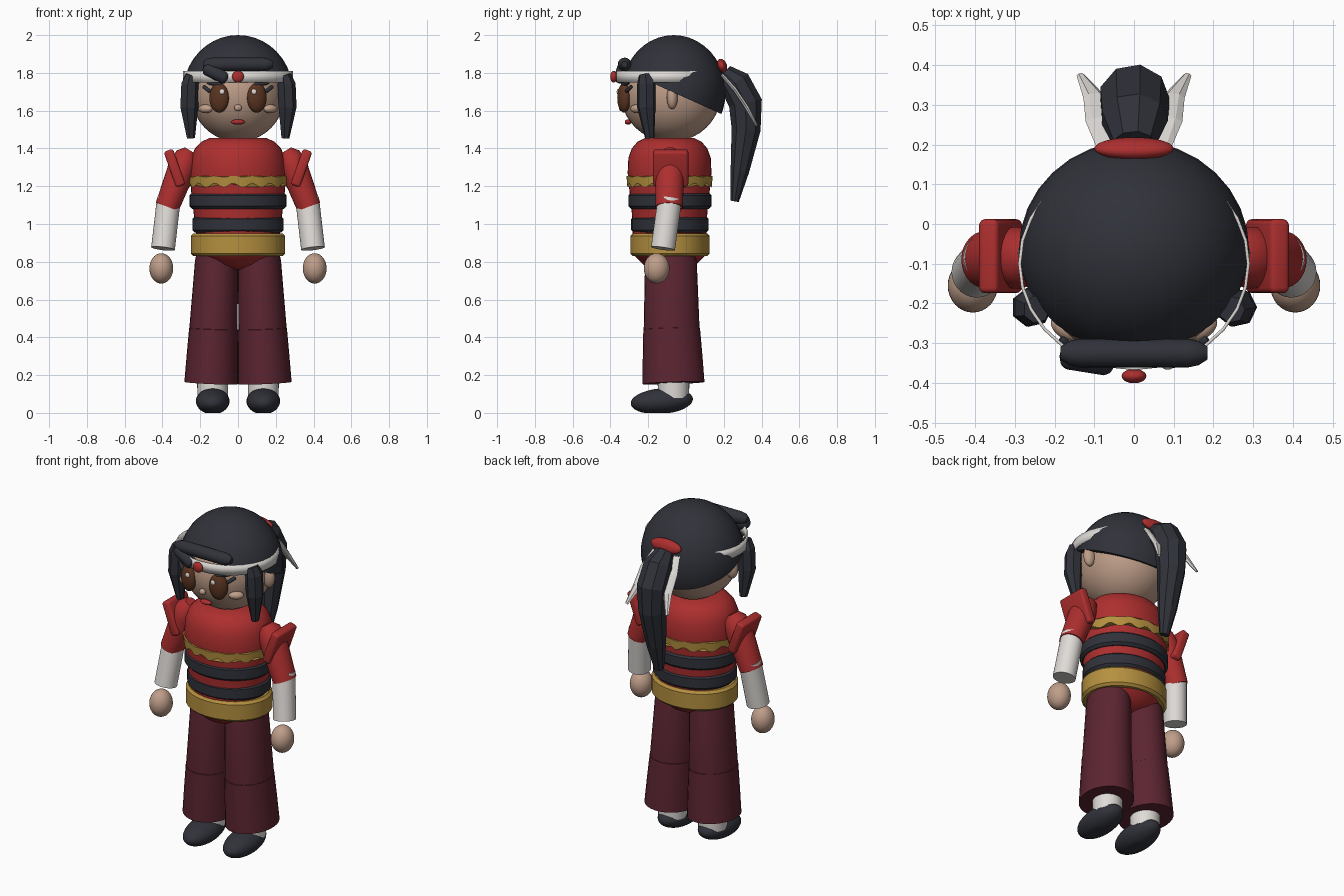
import bpy, bmesh, math
from mathutils import Vector, Matrix

cube = bpy.data.objects.get("Cube")
if cube:
    bpy.data.objects.remove(cube, do_unlink=True)


def material(name, rgb):
    m = bpy.data.materials.new(name)
    m.use_nodes = True
    m.diffuse_color = (*rgb, 1)
    m.node_tree.nodes["Principled BSDF"].inputs["Base Color"].default_value = (*rgb, 1)
    return m


DARK = material("charcoal", (0.03, 0.032, 0.042))
RED = material("red", (0.42, 0.028, 0.028))
GOLD = material("gold", (0.46, 0.28, 0.05))
MAROON = material("maroon", (0.105, 0.018, 0.03))
SKIN = material("skin", (0.52, 0.34, 0.25))
WHITE = material("white", (0.74, 0.71, 0.68))
BROWN = material("brown", (0.1, 0.035, 0.015))


def finish(name, bm, mat, angle=40):
    bmesh.ops.recalc_face_normals(bm, faces=bm.faces)
    mesh = bpy.data.meshes.new(name)
    bm.to_mesh(mesh)
    bm.free()
    mesh.materials.append(mat)
    obj = bpy.data.objects.new(name, mesh)
    bpy.context.collection.objects.link(obj)
    if angle:
        bpy.ops.object.select_all(action="DESELECT")
        obj.select_set(True)
        bpy.context.view_layer.objects.active = obj
        bpy.ops.object.shade_smooth_by_angle(angle=math.radians(angle))
    return obj


def ball(name, centre, radii, mat, tilt=(0, 0, 0), edit=None):
    bm = bmesh.new()
    bmesh.ops.create_uvsphere(bm, u_segments=32, v_segments=20, radius=1)
    rot = Matrix.Rotation(tilt[2], 4, "Z") @ Matrix.Rotation(tilt[1], 4, "Y") @ Matrix.Rotation(tilt[0], 4, "X")
    bm.transform(Matrix.Translation(centre) @ rot @ Matrix.Diagonal((*radii, 1)))
    if edit:
        edit(bm)
    return finish(name, bm, mat)


def loft(name, sections, mat, sides=28, angle=40, caps=True, edit=None):
    """Skin elliptical sections (x, y, z, width radius, depth radius) along a path."""
    bm = bmesh.new()
    pts = [Vector(s[:3]) for s in sections]
    rings = []
    for i, s in enumerate(sections):
        t = (pts[min(i + 1, len(pts) - 1)] - pts[max(i - 1, 0)]).normalized()
        ref = Vector((0, 1, 0)) if abs(t.x) > 0.7 else Vector((1, 0, 0))
        u = (ref - t * ref.dot(t)).normalized()
        v = t.cross(u)
        turn = math.tau / sides
        rings.append([bm.verts.new(pts[i] + u * s[3] * math.cos(k * turn) + v * s[4] * math.sin(k * turn))
                      for k in range(sides)])
    for a, b in zip(rings, rings[1:]):
        for k in range(sides):
            n = (k + 1) % sides
            bm.faces.new((a[k], a[n], b[n], b[k]))
    if caps:
        bm.faces.new(rings[0])
        bm.faces.new(rings[-1])
    if edit:
        edit(bm)
    return finish(name, bm, mat, angle)


def upright(name, cy, profile, mat, **kw):
    return loft(name, [(0, cy, z, rx, ry) for z, rx, ry in profile], mat, **kw)


def belt(name, z0, z1, rx, ry, mat, **kw):
    e = 0.014
    return upright(name, -0.085, [(z0, rx - e, ry - e), (z0 + e, rx, ry),
                                  (z1 - e, rx, ry), (z1, rx - e, ry - e)], mat, **kw)


def capsule(name, a, b, r, mat):
    a, b = Vector(a), Vector(b)
    steps = ((0, 0.45), (0.06, 0.85), (0.13, 1), (0.87, 1), (0.94, 0.85), (1, 0.45))
    return loft(name, [(*a.lerp(b, f), r * k, r * k) for f, k in steps], mat, sides=16)


# Head and hair cap, trimmed along a line sloping down to the nape
ball("head", (0, -0.08, 1.69), (0.25, 0.265, 0.255), SKIN)


def trim_hair(bm):
    bmesh.ops.bisect_plane(bm, geom=bm.verts[:] + bm.edges[:] + bm.faces[:],
                           plane_co=(0, 0.17, 1.59), plane_no=(0, -0.45, -1), clear_outer=True)
    bmesh.ops.holes_fill(bm, edges=[e for e in bm.edges if e.is_boundary])


ball("hair_cap", (0, -0.065, 1.7), (0.29, 0.275, 0.3), DARK, edit=trim_hair)
capsule("fringe", (-0.185, -0.325, 1.845), (0.185, -0.325, 1.845), 0.036, DARK)
capsule("fringe_lock", (-0.18, -0.33, 1.83), (-0.055, -0.35, 1.765), 0.034, DARK)

# Headband with its bead
band = upright("headband", -0.1, [(1.75, 0.292, 0.268), (1.81, 0.292, 0.268)], WHITE, caps=False)
band.modifiers.new("thickness", "SOLIDIFY").thickness = 0.008
ball("headband_bead", (0, -0.383, 1.78), (0.031, 0.018, 0.031), RED)

# Middle of the face
ball("nose", (0, -0.34, 1.615), (0.02, 0.016, 0.018), SKIN)
ball("mouth", (0, -0.306, 1.54), (0.037, 0.018, 0.014), RED)

# Ponytail and tie
ball("hair_tie", (0, 0.19, 1.835), (0.1, 0.027, 0.04), RED, tilt=(0.3, 0, 0))
loft("ponytail", [(0, 0.2, 1.8, 0.055, 0.05), (0, 0.26, 1.745, 0.085, 0.085), (0, 0.315, 1.64, 0.09, 0.09),
                  (0, 0.318, 1.5, 0.08, 0.078), (0, 0.285, 1.28, 0.058, 0.05),
                  (0, 0.258, 1.12, 0.03, 0.022)], DARK, sides=9, angle=0)

# Torso
upright("torso", -0.087, [(0.76, 0.06, 0.06), (0.785, 0.14, 0.14), (0.83, 0.2, 0.185), (0.95, 0.222, 0.195),
                          (1.06, 0.235, 0.2), (1.17, 0.248, 0.212), (1.27, 0.255, 0.222), (1.35, 0.247, 0.218),
                          (1.4, 0.228, 0.2), (1.435, 0.195, 0.17), (1.455, 0.15, 0.13)], RED, sides=40)


def ripple(bm):
    for v in bm.verts:
        swing = math.sin(14 * math.atan2(v.co.y + 0.087, v.co.x))
        v.co.z += swing * (0.012 if v.co.z < 1.22 else 0.004)


upright("chest_trim", -0.087, [(1.205, 0.258, 0.224), (1.252, 0.262, 0.228)], GOLD, sides=84, edit=ripple)
belt("upper_sash", 1.08, 1.165, 0.257, 0.22, DARK)
belt("lower_sash", 0.955, 1.04, 0.242, 0.205, DARK)
belt("waist_belt", 0.83, 0.95, 0.25, 0.21, GOLD)

for side, s in (("left", 1), ("right", -1)):
    # Eyes, brows, cheeks and ears
    ball(side + "_eye", (s * 0.1, -0.328, 1.668), (0.053, 0.034, 0.078), BROWN, tilt=(0, 0, s * 0.3))
    ball(side + "_eye_glint", (s * 0.085, -0.36, 1.7), (0.013, 0.007, 0.014), WHITE)
    capsule(side + "_brow", (s * 0.085, -0.338, 1.735), (s * 0.165, -0.305, 1.752), 0.012, DARK)
    capsule(side + "_lash", (s * 0.148, -0.318, 1.7), (s * 0.185, -0.288, 1.73), 0.01, DARK)
    ball(side + "_cheek", (s * 0.172, -0.262, 1.61), (0.042, 0.026, 0.023), SKIN, tilt=(0, 0, s * 0.6))
    ball(side + "_ear", (s * 0.257, -0.073, 1.67), (0.036, 0.029, 0.062), SKIN)

    # Side hair lock and trailing ribbon
    loft(side + "_hair_lock", [(s * 0.245, -0.215, 1.79, 0.035, 0.035), (s * 0.255, -0.21, 1.74, 0.05, 0.05),
                               (s * 0.26, -0.21, 1.62, 0.05, 0.05), (s * 0.25, -0.192, 1.455, 0.022, 0.025)],
         DARK, sides=7, angle=0)
    loft(side + "_ribbon", [(s * 0.07, 0.19, 1.79, 0.022, 0.01), (s * 0.088, 0.26, 1.71, 0.034, 0.012),
                            (s * 0.1, 0.32, 1.62, 0.028, 0.012), (s * 0.135, 0.375, 1.52, 0.01, 0.006)],
         WHITE, sides=6, angle=0)

    # Arm
    loft(side + "_sleeve", [(s * 0.255, -0.085, 1.39, 0.03, 0.035), (s * 0.27, -0.085, 1.365, 0.06, 0.065),
                            (s * 0.295, -0.085, 1.3, 0.075, 0.078), (s * 0.375, -0.09, 1.09, 0.064, 0.072)], RED)
    loft(side + "_forearm", [(s * 0.366, -0.085, 1.135, 0.063, 0.064), (s * 0.397, -0.122, 0.87, 0.063, 0.064)], WHITE)
    ball(side + "_hand", (s * 0.406, -0.155, 0.765), (0.063, 0.068, 0.08), SKIN)
    bm = bmesh.new()
    bmesh.ops.create_cube(bm, size=1)
    bm.transform(Matrix.Translation((s * 0.336, -0.081, 1.296)) @ Matrix.Rotation(s * 0.34, 4, "Y")
                 @ Matrix.Diagonal((0.052, 0.186, 0.2, 1)))
    bmesh.ops.bevel(bm, geom=bm.edges[:], offset=0.014, segments=3, affect="EDGES", profile=0.5)
    finish(side + "_shoulder_pad", bm, RED)

    # Wide trousers in two parts
    loft(side + "_thigh", [(s * 0.113, -0.082, 0.85, 0.105, 0.125), (s * 0.114, -0.08, 0.8, 0.114, 0.137),
                           (s * 0.13, -0.076, 0.44, 0.128, 0.148)], MAROON)
    loft(side + "_trouser_leg", [(s * 0.13, -0.076, 0.46, 0.11, 0.13), (s * 0.13, -0.076, 0.445, 0.129, 0.15),
                                 (s * 0.136, -0.071, 0.3, 0.136, 0.158),
                                 (s * 0.142, -0.066, 0.158, 0.142, 0.164)], MAROON)
    # Ankle and shoe
    loft(side + "_ankle", [(s * 0.134, -0.066, 0.2, 0.084, 0.085), (s * 0.134, -0.066, 0.08, 0.08, 0.082)], WHITE)

    def flatten_sole(bm):
        for v in bm.verts:
            v.co.z = max(v.co.z, 0)

    ball(side + "_shoe", (s * 0.134, -0.128, 0.062), (0.089, 0.165, 0.068), DARK, tilt=(0.08, 0, 0), edit=flatten_sole)
